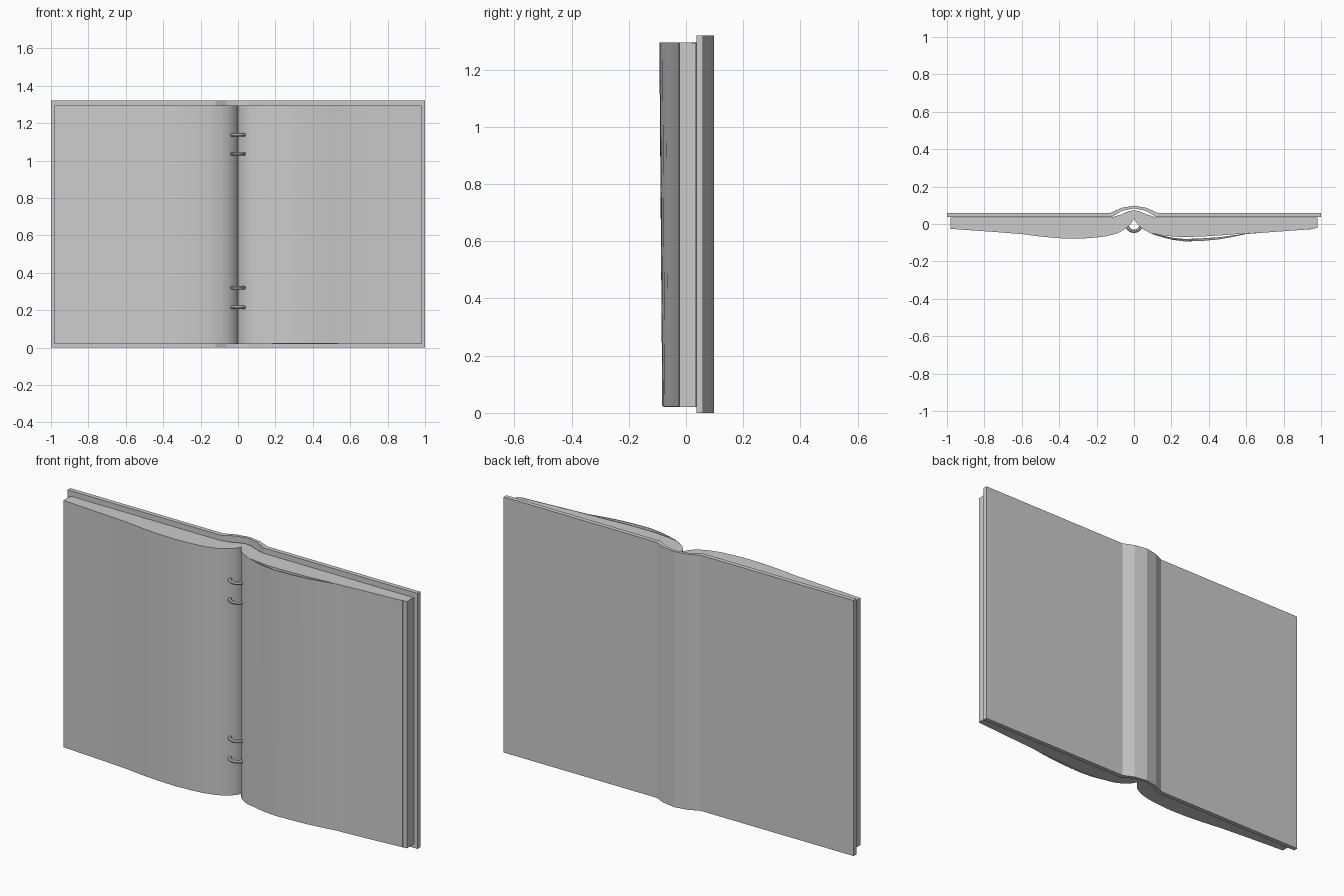
import bpy, bmesh, math

if "Cube" in bpy.data.objects:
    bpy.data.objects.remove(bpy.data.objects["Cube"])


def extrude_profile(name, pts, z0, z1, smooth=False, top=None):
    """Closed x/y outline extruded upwards; 'top' is an optional upper outline."""
    bm = bmesh.new()
    low = [bm.verts.new((x, y, z0)) for x, y in pts]
    high = [bm.verts.new((x, y, z1)) for x, y in (top or pts)]
    n = len(pts)
    bm.faces.new(low)
    bm.faces.new(high)
    for i in range(n):
        j = (i + 1) % n
        bm.faces.new((low[i], low[j], high[j], high[i]))
    bmesh.ops.recalc_face_normals(bm, faces=bm.faces)
    mesh = bpy.data.meshes.new(name)
    bm.to_mesh(mesh)
    bm.free()
    ob = bpy.data.objects.new(name, mesh)
    bpy.context.collection.objects.link(ob)
    if smooth:
        smooth_shade(ob)
    return ob


def smooth_shade(ob):
    bpy.ops.object.select_all(action='DESELECT')
    ob.select_set(True)
    bpy.context.view_layer.objects.active = ob
    bpy.ops.object.shade_smooth_by_angle(angle=math.radians(35))


def mirrored(half):
    """Points from the centre outwards become a full run from -x to +x."""
    return [(-x, y) for x, y in reversed(half) if x > 0] + half


def band(front, back):
    return front + back[::-1]


# hard cover with a faceted, raised spine
cover_back = mirrored([(0, .098), (.068, .086), (.125, .06), (1, .06)])
cover_front = mirrored([(0, .084), (.062, .071), (.12, .037), (1, .037)])
extrude_profile("cover", band(cover_front, cover_back), 0, 1.32)

# endpaper lining that follows the spine arch
lining_back = mirrored([(0, .074), (.03, .068), (.07, .05), (.12, .035), (.98, .035)])
lining_front = mirrored([(0, .06), (.03, .054), (.07, .034), (.12, .02), (.98, .02)])
extrude_profile("endpaper", band(lining_front, lining_back), .02, 1.293)

# page blocks, one on each side of the gutter
left = [(0, .03), (.012, .008), (.03, -.014), (.055, -.032), (.09, -.05),
        (.15, -.066), (.22, -.074), (.3, -.079), (.4, -.076), (.5, -.067),
        (.6, -.054), (.75, -.042), (.98, -.026)]
right = [(0, .03), (.012, .008), (.03, -.014), (.055, -.032), (.09, -.049),
         (.15, -.061), (.22, -.068), (.3, -.069), (.4, -.065), (.5, -.058),
         (.6, -.05), (.75, -.04), (.98, -.022)]
for side, pts, s in (("left", left, -1), ("right", right, 1)):
    back = [(0, .06), (.03, .054), (.07, .034), (.12, .02), (.98, .02)]
    outline = [(s * x, y) for x, y in band(pts, back)]
    extrude_profile(side + "_page_block", outline, .02, 1.295, True)

# loose top sheet lifting from the right-hand block
sheet_low = [(.06, -.034), (.1, -.053), (.15, -.065), (.2, -.076), (.27, -.083),
             (.36, -.08), (.45, -.074), (.53, -.064), (.6, -.053), (.75, -.042), (.96, -.027)]
sheet_high = [(x, y - .011 * math.sin(math.pi * min(1, max(0, (x - .06) / .55))))
              for x, y in sheet_low]
t = .003
extrude_profile("loose_page", band(sheet_low, [(x, y + t) for x, y in sheet_low]), .022, 1.296,
                True, band(sheet_high, [(x, y + t) for x, y in sheet_high]))

# binder rings in the gutter
for i, z in enumerate((.215, .32, 1.035, 1.137)):
    bpy.ops.mesh.primitive_torus_add(major_radius=.038, minor_radius=.009, major_segments=24,
                                     minor_segments=8, location=(0, -.001, z))
    ring = bpy.context.object
    ring.name = f"binder_ring_{i + 1}"
    smooth_shade(ring)
